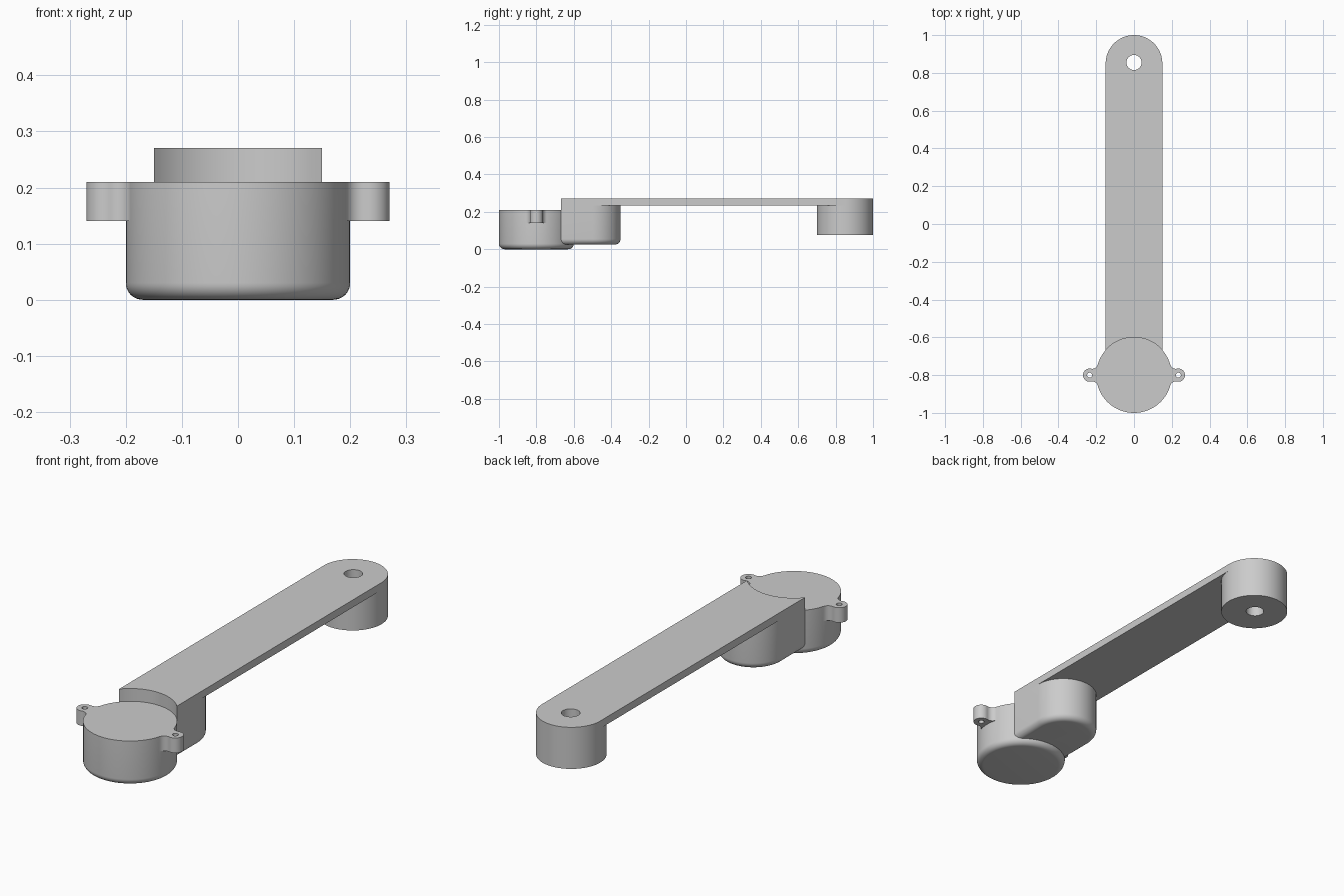
import bpy
import bmesh
from math import sin, cos, pi, atan2, sqrt, radians

if "Cube" in bpy.data.objects:
    bpy.data.objects.remove(bpy.data.objects["Cube"], do_unlink=True)

grey = bpy.data.materials.new("plain grey")
grey.use_nodes = True
colour = (0.6, 0.6, 0.6, 1)
grey.diffuse_color = colour
grey.node_tree.nodes["Principled BSDF"].inputs["Base Color"].default_value = colour

MOTOR_Y, MOTOR_R = -0.8, 0.2
ARM_R, HUB_Y, POD_Y = 0.15, 0.85, -0.5
PLATE_Z, TOP_Z = 0.235, 0.27
FILLET = 0.03


def arc(cx, cy, r, start, end, n=32):
    return [(cx + r * cos(start + (end - start) * i / n),
             cy + r * sin(start + (end - start) * i / n)) for i in range(n + 1)]


def circle(cx, cy, r, n=96):
    return arc(cx, cy, r, 0, 2 * pi, n)[:-1]


def prism(name, outline, z0, z1, fillet=0):
    """Extrude an outline upward, optionally rounding its bottom edge."""
    bm = bmesh.new()
    base = bm.faces.new([bm.verts.new((x, y, z0)) for x, y in outline])
    ext = bmesh.ops.extrude_face_region(bm, geom=[base], use_keep_orig=True)
    for v in [g for g in ext["geom"] if isinstance(g, bmesh.types.BMVert)]:
        v.co.z = z1
    bmesh.ops.recalc_face_normals(bm, faces=bm.faces)
    if fillet:
        rim = [e for e in bm.edges if all(abs(v.co.z - z0) < 1e-5 for v in e.verts)]
        bmesh.ops.bevel(bm, geom=rim, offset=fillet, segments=8, profile=0.5, affect='EDGES')
    mesh = bpy.data.meshes.new(name)
    bm.to_mesh(mesh)
    bm.free()
    mesh.materials.append(grey)
    obj = bpy.data.objects.new(name, mesh)
    bpy.context.collection.objects.link(obj)
    return obj


def combine(obj, tool, operation):
    """Apply a boolean and discard the tool object."""
    mod = obj.modifiers.new("boolean", 'BOOLEAN')
    mod.operation, mod.solver, mod.object = operation, 'EXACT', tool
    bpy.context.view_layer.update()
    graph = bpy.context.evaluated_depsgraph_get()
    mesh = bpy.data.meshes.new_from_object(obj.evaluated_get(graph))
    obj.modifiers.clear()
    obj.data = mesh
    bpy.data.objects.remove(tool, do_unlink=True)


def cut_round(obj, cx, cy, r, n=96):
    combine(obj, prism("cutter", circle(cx, cy, r, n), -0.5, 0.5), 'DIFFERENCE')


def ear_outline(side):
    """Round lug blended into the motor wall by two concave fillets."""
    ex, er, fr = 0.235, 0.035, 0.03
    d1, d2 = MOTOR_R + fr, er + fr
    fx = (d1 * d1 - d2 * d2 + ex * ex) / (2 * ex)
    fy = sqrt(d1 * d1 - fx * fx)
    to_motor = atan2(-fy, -fx)
    to_ear = atan2(-fy, ex - fx)
    tip = atan2(fy, fx - ex)
    pts = [(0.15, 0)] + [(x, -y) for x, y in arc(fx, fy, fr, to_motor, to_ear, 10)]
    pts += arc(ex, 0, er, -tip, tip, 28)[1:-1]
    pts += arc(fx, fy, fr, to_ear, to_motor, 10)
    return [(side * x, y + MOTOR_Y) for x, y in pts]


# Motor housing with two drilled ears
motor = prism("motor_housing", circle(0, MOTOR_Y, MOTOR_R), 0, 0.21, FILLET)
for side in (-1, 1):
    combine(motor, prism("ear", ear_outline(side), 0.14, 0.21), 'UNION')
    cut_round(motor, side * 0.235, MOTOR_Y, 0.013, 24)

# Long arm plate, scooped at the motor and drilled at the far end
plate = prism("arm_plate", [(-ARM_R, MOTOR_Y), (ARM_R, MOTOR_Y)]
              + arc(0, HUB_Y, ARM_R, 0, pi, 48), PLATE_Z, TOP_Z)
cut_round(plate, 0, MOTOR_Y, MOTOR_R)

# Round hub under the far end
hub = prism("end_hub", circle(0, HUB_Y, ARM_R), 0.075, PLATE_Z)
for part in (plate, hub):
    cut_round(part, 0, HUB_Y + 0.005, 0.04, 48)

# Rounded pod between the motor and the arm
pod = prism("gear_pod", [(-ARM_R, MOTOR_Y), (ARM_R, MOTOR_Y)]
            + arc(0, POD_Y, ARM_R, 0, pi, 48), 0.025, PLATE_Z, FILLET)
cut_round(pod, 0, MOTOR_Y, MOTOR_R)

# Smooth curved walls, keep crisp rims
for obj in (motor, plate, hub, pod):
    bpy.ops.object.select_all(action='DESELECT')
    obj.select_set(True)
    bpy.context.view_layer.objects.active = obj
    bpy.ops.object.shade_smooth_by_angle(angle=radians(30))
